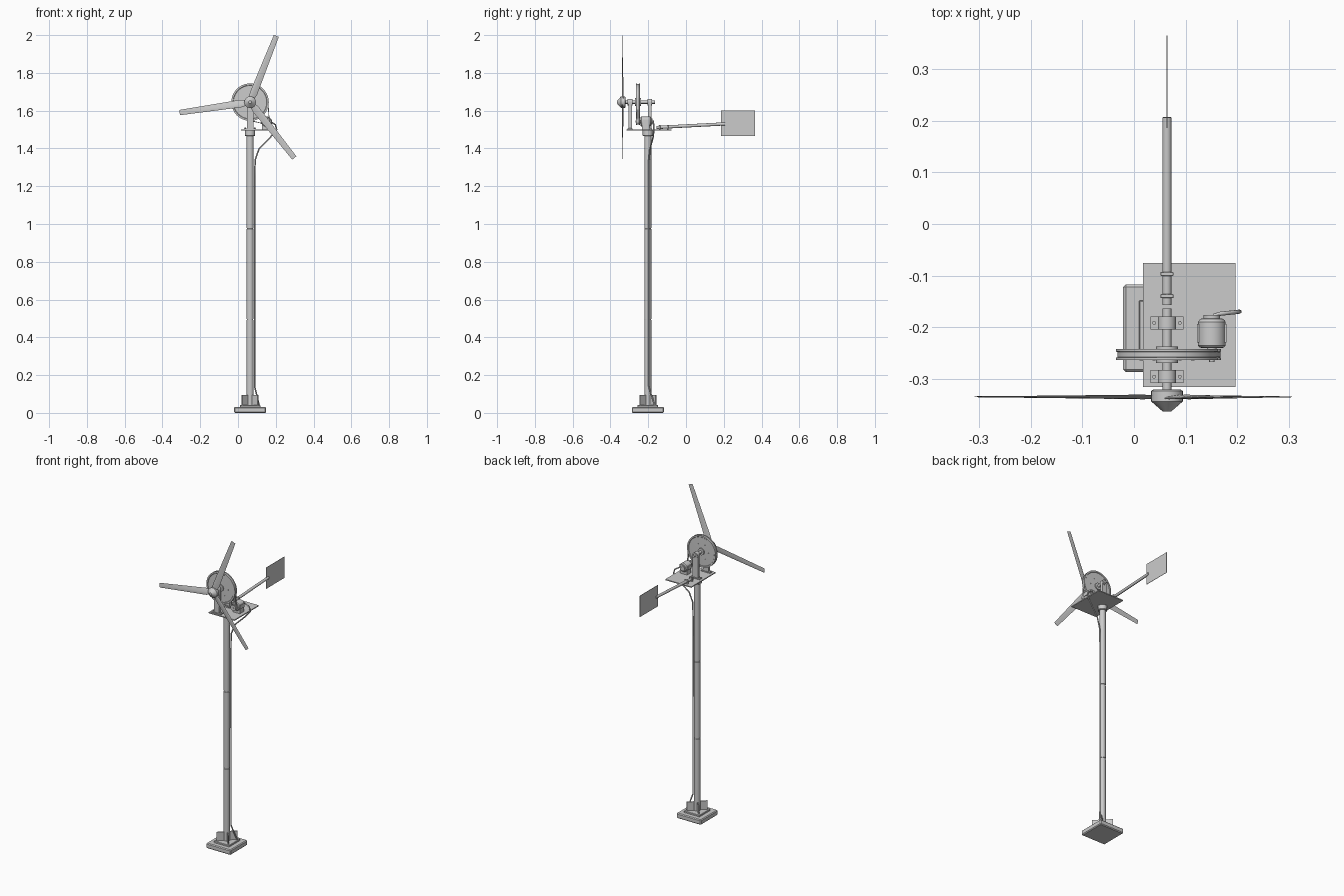
import bpy, bmesh
from math import sin, cos, pi, radians, sqrt, atan2, acos
from mathutils import Vector, Matrix

if "Cube" in bpy.data.objects:
    bpy.data.objects.remove(bpy.data.objects["Cube"])

MX, MY = 0.064, -0.202        # mast axis
AZ = 1.645                    # rotor shaft height
GX, GZ = 0.151, 1.542         # generator axis


def finish(name, bm, smooth=True):
    bmesh.ops.recalc_face_normals(bm, faces=bm.faces)
    me = bpy.data.meshes.new(name)
    bm.to_mesh(me)
    bm.free()
    ob = bpy.data.objects.new(name, me)
    bpy.context.collection.objects.link(ob)
    if smooth:
        bpy.ops.object.select_all(action='DESELECT')
        ob.select_set(True)
        bpy.context.view_layer.objects.active = ob
        bpy.ops.object.shade_smooth_by_angle(angle=radians(35))
    return ob


def box(name, lo, hi, bevel=0.0, rot=0.0, pivot=(0, 0, 0)):
    bm = bmesh.new()
    lo, hi = Vector(lo), Vector(hi)
    bmesh.ops.create_cube(bm, size=1, matrix=Matrix.Translation((lo + hi) / 2) @ Matrix.Diagonal((*(hi - lo), 1)))
    if bevel:
        bmesh.ops.bevel(bm, geom=bm.edges[:], offset=bevel, segments=1, affect='EDGES')
    if rot:
        bmesh.ops.rotate(bm, verts=bm.verts, cent=pivot, matrix=Matrix.Rotation(rot, 3, 'Z'))
    return finish(name, bm, False)


def lathe(name, prof, origin, axis, seg=32):
    """Revolve (radius, distance) points about an axis through origin."""
    bm = bmesh.new()
    q = Vector(axis).to_track_quat('Z', 'Y')
    rings = []
    for r, h in prof:
        rings.append([bm.verts.new(Vector(origin) + q @ Vector((r * cos(2 * pi * i / seg), r * sin(2 * pi * i / seg), h)))
                      for i in range(seg)])
    for a, b in zip(rings, rings[1:]):
        for i in range(seg):
            j = (i + 1) % seg
            bm.faces.new((a[i], a[j], b[j], b[i]))
    bm.faces.new(rings[0])
    bm.faces.new(rings[-1])
    return finish(name, bm)


def rod(name, a, b, r, seg=24):
    d = Vector(b) - Vector(a)
    return lathe(name, [(r, 0), (r, d.length)], a, d, seg)


# Base slab, step and diagonal gussets
box("base_slab", (MX - .085, MY - .085, 0), (MX + .085, MY + .085, .032), .005)
box("base_step", (MX - .054, MY - .054, .03), (MX + .054, MY + .054, .042), .002)
for i in range(4):
    box(f"base_gusset_{i}", (MX + .015, MY - .003, .04), (MX + .06, MY + .003, .096), 0,
        pi / 4 + i * pi / 2, (MX, MY, 0))

# Mast in three sections with joint grooves, and top collar
prof = [(.0185, .04)]
for z in (.495, .977):
    prof += [(.0185, z - .003), (.0165, z - .002), (.0165, z + .002), (.0185, z + .003)]
lathe("mast", prof + [(.0185, 1.475)], (MX, MY, 0), (0, 0, 1))
lathe("mast_collar", [(.024, 1.465), (.027, 1.468), (.027, 1.496)], (MX, MY, 0), (0, 0, 1))

# Platform
box("platform", (.017, -.316, 1.494), (.197, -.076, 1.5))

# Bearing posts with feet, bolts and bearing heads
for n, y in (("front", -.296), ("rear", -.192)):
    box(f"{n}_bearing_foot", (MX - .032, y - .0125, 1.5), (MX + .032, y + .0125, 1.506))
    box(f"{n}_bearing_post", (MX - .0175, y - .009, 1.505), (MX + .0175, y + .009, AZ))
    lathe(f"{n}_bearing_head", [(.0175, -.0125), (.0175, .0125)], (MX, y, AZ), (0, 1, 0))
    for s in (-1, 1):
        rod(f"{n}_bolt_{s}", (MX + s * .025, y, 1.505), (MX + s * .025, y, 1.51), .004, 6)

# Rotor shaft
rod("rotor_shaft", (MX, -.33, AZ), (MX, -.164, AZ), .0085)

# Large drive wheel: grooved rim and hub
lathe("drive_wheel", [(.021, -.016), (.021, -.009), (.088, -.008), (.09, -.0105), (.099, -.0105), (.099, -.006),
                      (.093, -.004), (.093, .004), (.099, .006), (.099, .0105), (.09, .0105), (.088, .008),
                      (.021, .009), (.021, .016)], (MX, -.2535, AZ), (0, 1, 0), 64)
for i in range(6):
    a = i * pi / 3
    p = Vector((MX + .05 * cos(a), -.2535, AZ + .05 * sin(a)))
    rod(f"wheel_bolt_{i}", p - Vector((0, .011, 0)), p + Vector((0, .011, 0)), .003, 8)

# Small pulley on the generator
lathe("generator_pulley", [(.018, -.0105), (.018, -.006), (.013, -.004), (.013, .004), (.018, .006), (.018, .0105)],
      (GX, -.2535, GZ), (0, 1, 0))

# Drive belt wrapped around both pulleys
R, r = .0945, .0145
d = Vector((GX - MX, GZ - AZ))
base, half = atan2(d.y, d.x), acos((R - r) / d.length)
loop = []
for i in range(49):
    a = base + half + (2 * pi - 2 * half) * i / 48
    loop.append((MX, AZ, R, a))
for i in range(13):
    a = base - half + 2 * half * i / 12
    loop.append((GX, GZ, r, a))
bm = bmesh.new()
rings = []
for cx, cz, rad, a in loop:
    rings.append([bm.verts.new((cx + (rad + o) * cos(a), -.2535 + w, cz + (rad + o) * sin(a)))
                  for o, w in ((-.002, -.004), (.002, -.005), (.002, .005), (-.002, .004))])
for k, a in enumerate(rings):
    b = rings[(k + 1) % len(rings)]
    for i in range(4):
        j = (i + 1) % 4
        bm.faces.new((a[i], a[j], b[j], b[i]))
finish("drive_belt", bm)

# Generator body, shaft, mount and clamps
lathe("generator_body", [(.009, -.033), (.009, -.029), (.023, -.028), (.027, -.024), (.027, .022), (.022, .028),
                         (.016, .029), (.016, .035)], (GX, -.212, GZ), (0, 1, 0))
rod("generator_shaft", (GX, -.268, GZ), (GX, -.235, GZ), .005)
box("generator_mount", (GX - .024, -.232, 1.499), (GX + .024, -.192, GZ - .012))
for s in (-1, 1):
    box(f"generator_rib_{s}", (GX + s * .0265 - .002, -.23, GZ - .012), (GX + s * .0265 + .002, -.194, GZ + .012))

# Tail boom, clamps and vane
rod("tail_boom", (MX, -.157, 1.511), (MX, .207, 1.53), .0085)
for i, y in enumerate((-.14, -.097)):
    box(f"boom_clamp_{i}", (MX - .0125, y - .004, 1.499), (MX + .0125, y + .004, 1.525), .001)
box("tail_vane", (MX - .001, .186, 1.467), (MX + .001, .366, 1.6))

# Hub and spinner
lathe("rotor_hub", [(.026, 0), (.031, .003), (.031, .023), (.008, .043)], (MX, -.321, AZ), (0, -1, 0), 24)

# Three tapered, twisted blades
for k in range(3):
    ang = radians(68.4 + 120 * k)
    u = Vector((cos(ang), 0, sin(ang)))
    v = Vector((-sin(ang), 0, cos(ang)))
    w = Vector((0, -1, 0))
    bm = bmesh.new()
    rings = []
    for i in range(13):
        t = i / 12
        dist = .02 + .357 * t
        chord = .042 - .014 * t
        if i == 0:
            chord = .03
        thick = .006 - .0045 * t
        p = radians(12 - 9 * t)
        c = v * cos(p) + w * sin(p)
        n = w * cos(p) - v * sin(p)
        o = Vector((MX, -.335, AZ)) + u * dist
        rings.append([bm.verts.new(o + c * chord * x + n * thick * y) for x, y in
                      ((-.5, 0), (-.25, .3), (.1, .5), (.4, .35), (.5, 0), (.35, -.3), (0, -.25))])
    for a, b in zip(rings, rings[1:]):
        for i in range(7):
            j = (i + 1) % 7
            bm.faces.new((a[i], a[j], b[j], b[i]))
    bm.faces.new(rings[0])
    bm.faces.new(rings[-1])
    finish(f"rotor_blade_{k}", bm)

# Power cable from generator down the mast
pts = [(.155, -.178, 1.545), (.168, -.174, 1.545), (.198, -.171, 1.525), (.205, -.17, 1.5), (.172, -.174, 1.46),
       (.112, -.19, 1.4), (.091, -.196, 1.34), (.088, -.196, 1.25), (.088, -.196, .14), (.098, -.185, .1),
       (.113, -.165, .035)]
cu = bpy.data.curves.new("power_cable", 'CURVE')
cu.dimensions = '3D'
cu.bevel_depth = .004
cu.bevel_resolution = 2
cu.use_fill_caps = True
sp = cu.splines.new('POLY')
sp.points.add(len(pts) - 1)
for q, p in zip(sp.points, pts):
    q.co = (*p, 1)
bpy.context.collection.objects.link(bpy.data.objects.new("power_cable", cu))
